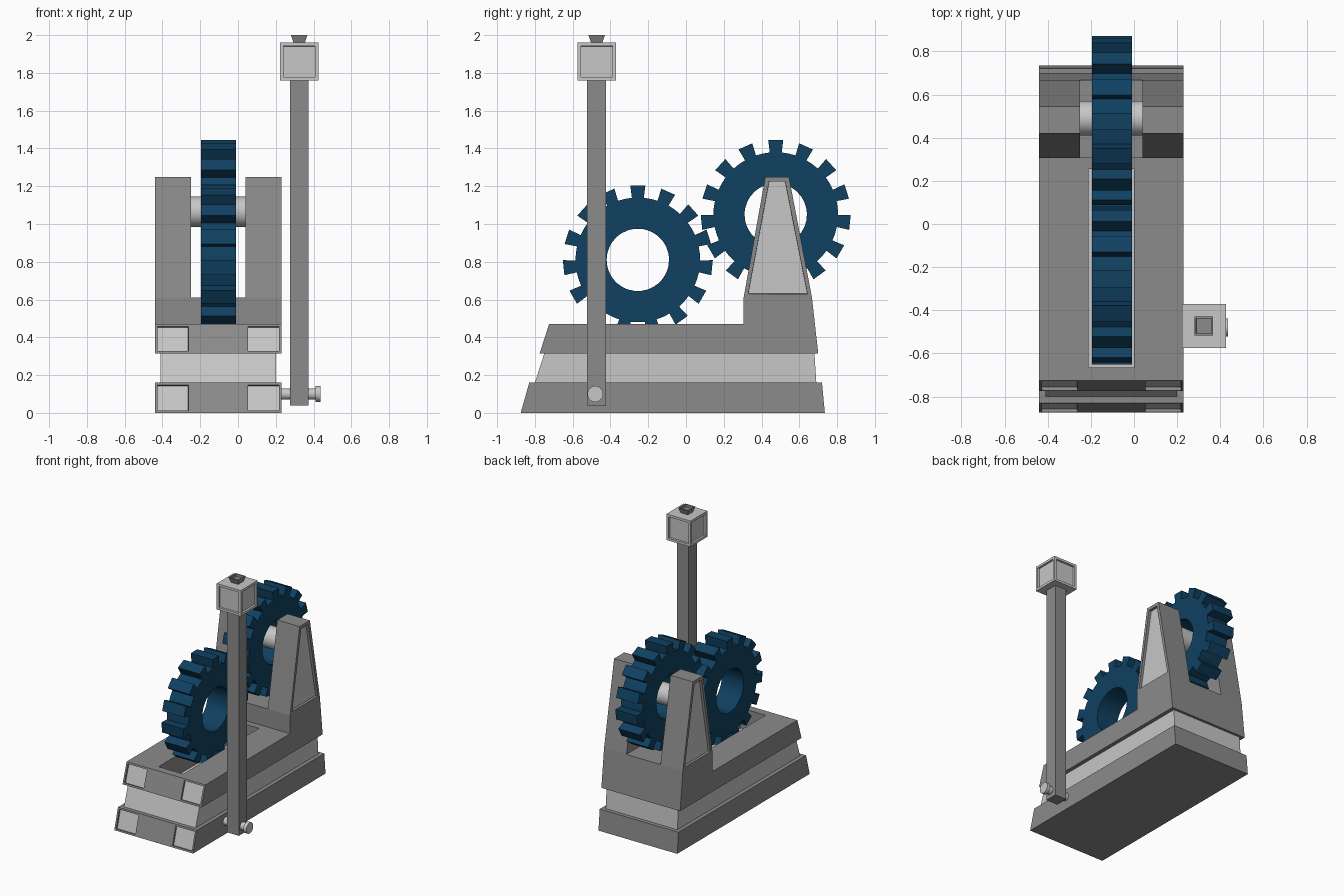
import bpy, bmesh, math
from mathutils import Vector, Matrix

if "Cube" in bpy.data.objects:
    bpy.data.objects.remove(bpy.data.objects["Cube"])


def material(name, rgb):
    m = bpy.data.materials.new(name)
    m.use_nodes = True
    m.diffuse_color = (*rgb, 1)
    m.node_tree.nodes["Principled BSDF"].inputs["Base Color"].default_value = (*rgb, 1)
    return m


GREY = material("stone grey", (0.26, 0.26, 0.26))
LIGHT = material("light grey", (0.57, 0.57, 0.57))
BLUE = material("gear blue", (0.005, 0.052, 0.12))


def finish(bm, name, *mats, smooth=False):
    bmesh.ops.recalc_face_normals(bm, faces=bm.faces[:])
    mesh = bpy.data.meshes.new(name)
    bm.to_mesh(mesh)
    bm.free()
    for m in mats:
        mesh.materials.append(m)
    ob = bpy.data.objects.new(name, mesh)
    bpy.context.collection.objects.link(ob)
    if smooth:
        bpy.ops.object.select_all(action='DESELECT')
        ob.select_set(True)
        bpy.context.view_layer.objects.active = ob
        bpy.ops.object.shade_smooth_by_angle(angle=math.radians(30))
    return ob


def extrude_x(bm, dx):
    res = bmesh.ops.extrude_face_region(bm, geom=bm.faces[:])
    moved = [g for g in res["geom"] if isinstance(g, bmesh.types.BMVert)]
    bmesh.ops.translate(bm, verts=moved, vec=(dx, 0, 0))


def prism(profile, x0, x1):
    """Side profile of (y, z) points swept across x."""
    bm = bmesh.new()
    bm.faces.new([bm.verts.new((x0, y, z)) for y, z in profile])
    extrude_x(bm, x1 - x0)
    bmesh.ops.recalc_face_normals(bm, faces=bm.faces[:])
    return bm


def box(center, size, top=1.0):
    bm = bmesh.new()
    bmesh.ops.create_cube(bm, size=1)
    for v in bm.verts:
        s = top if v.co.z > 0 else 1
        v.co = Vector(center) + Vector((v.co.x * size[0] * s, v.co.y * size[1] * s, v.co.z * size[2]))
    return bm


def recess(bm, rule, border, depth, index=1):
    """Sink a framed panel into every face that meets the rule."""
    bm.normal_update()
    faces = [f for f in bm.faces if rule(f)]
    bmesh.ops.inset_individual(bm, faces=faces, thickness=border)
    bm.normal_update()
    bmesh.ops.inset_individual(bm, faces=faces, thickness=0.001, depth=-depth)
    for f in faces:
        f.material_index = index


def cylinder_x(name, x0, x1, y, z, r, mat):
    bm = bmesh.new()
    turn = Matrix.Translation(((x0 + x1) / 2, y, z)) @ Matrix.Rotation(math.pi / 2, 4, 'Y')
    bmesh.ops.create_cone(bm, cap_ends=True, segments=32, radius1=r, radius2=r,
                          depth=x1 - x0, matrix=turn)
    return finish(bm, name, mat, smooth=True)


LEFT, RIGHT = 0.23, -0.44        # body sides
SLOT_L, SLOT_R = 0.04, -0.25     # inner faces of the two supports


def front_windows(bm):
    for x in (SLOT_L, SLOT_R):
        bmesh.ops.bisect_plane(bm, geom=bm.verts[:] + bm.edges[:] + bm.faces[:],
                               plane_co=(x, 0, 0), plane_no=(1, 0, 0))

    def rule(f):
        x = f.calc_center_median().x
        return f.normal.y < -0.8 and f.calc_center_median().y < -0.5 and (x > SLOT_L or x < SLOT_R)
    recess(bm, rule, 0.018, 0.015)


# Stepped body
bm = prism([(-0.875, 0), (0.735, 0), (0.72, 0.16), (-0.83, 0.16)], RIGHT, LEFT)
front_windows(bm)
finish(bm, "base_plinth", GREY, LIGHT)

bm = prism([(-0.80, 0.16), (0.69, 0.16), (0.68, 0.315), (-0.75, 0.315)], -0.41, 0.20)
finish(bm, "middle_band", LIGHT)

bm = prism([(-0.775, 0.315), (0.70, 0.315), (0.667, 0.61), (0.305, 0.61),
            (0.305, 0.47), (-0.725, 0.47)], RIGHT, LEFT)
front_windows(bm)
upper = finish(bm, "upper_body", GREY, LIGHT)

# Gear slot through the upper body
cutter = finish(box((-0.105, -0.205, 0.4), (0.21, 0.92, 0.4)), "slot_cutter", GREY)
cutter.hide_render = True
mod = upper.modifiers.new("gear slot", 'BOOLEAN')
mod.operation, mod.solver, mod.object = 'DIFFERENCE', 'EXACT', cutter
graph = bpy.context.evaluated_depsgraph_get()
cut_mesh = bpy.data.meshes.new_from_object(upper.evaluated_get(graph))
upper.modifiers.clear()
upper.data = cut_mesh
bpy.data.objects.remove(cutter)

# Tapered supports with sunk side panels
for name, x0, x1, side in (("left_support", SLOT_L, LEFT, 1), ("right_support", RIGHT, SLOT_R, -1)):
    bm = prism([(0.305, 0.61), (0.667, 0.61), (0.545, 1.25), (0.42, 1.25)], x0, x1)
    recess(bm, lambda f: f.normal.x * side > 0.9, 0.032, 0.02)
    finish(bm, name, GREY, LIGHT)


# Gears
def gear(name, y, z, teeth=15, hole=0.165, root=0.33, tip=0.395):
    bm = bmesh.new()

    def point(r, a, side=0):
        return bm.verts.new((-0.195, y + r * math.cos(a) - side * math.sin(a),
                             z + r * math.sin(a) + side * math.cos(a)))
    step = 2 * math.pi / teeth
    half = math.radians(5.5)
    inner, outer = [], []
    for k in range(teeth):
        a = math.pi / 2 + k * step
        for offset in (-half, half, step / 2):
            inner.append(point(hole, a + offset))
            outer.append(point(root, a + offset))
        bm.faces.new((outer[-3], point(tip, a, -0.04), point(tip, a, 0.04), outer[-2]))
    n = len(inner)
    for i in range(n):
        j = (i + 1) % n
        bm.faces.new((inner[i], outer[i], outer[j], inner[j]))
    extrude_x(bm, 0.185)
    finish(bm, name, BLUE, smooth=True)


gear("front_gear", -0.255, 0.81)
gear("rear_gear", 0.475, 1.05)
cylinder_x("axle", SLOT_R - 0.02, SLOT_L + 0.02, 0.49, 1.065, 0.08, LIGHT)

# Lever, pivot pin and handle block
LX, LY = 0.324, -0.473
finish(box((LX, LY, 0.90), (0.10, 0.10, 1.72)), "lever_arm", GREY)
cylinder_x("pivot_pin", 0.20, 0.42, -0.48, 0.10, 0.03, LIGHT)
cylinder_x("pin_head", 0.41, 0.436, -0.48, 0.10, 0.042, LIGHT)
bm = box((LX, LY, 1.86), (0.205, 0.205, 0.20))
recess(bm, lambda f: abs(f.normal.z) < 0.5, 0.026, 0.015, index=0)
finish(bm, "handle_block", LIGHT)
bm = box((LX, LY, 1.98), (0.06, 0.06, 0.04), top=1.45)
recess(bm, lambda f: f.normal.z > 0.9, 0.011, 0.02, index=0)
finish(bm, "handle_cap", GREY)
